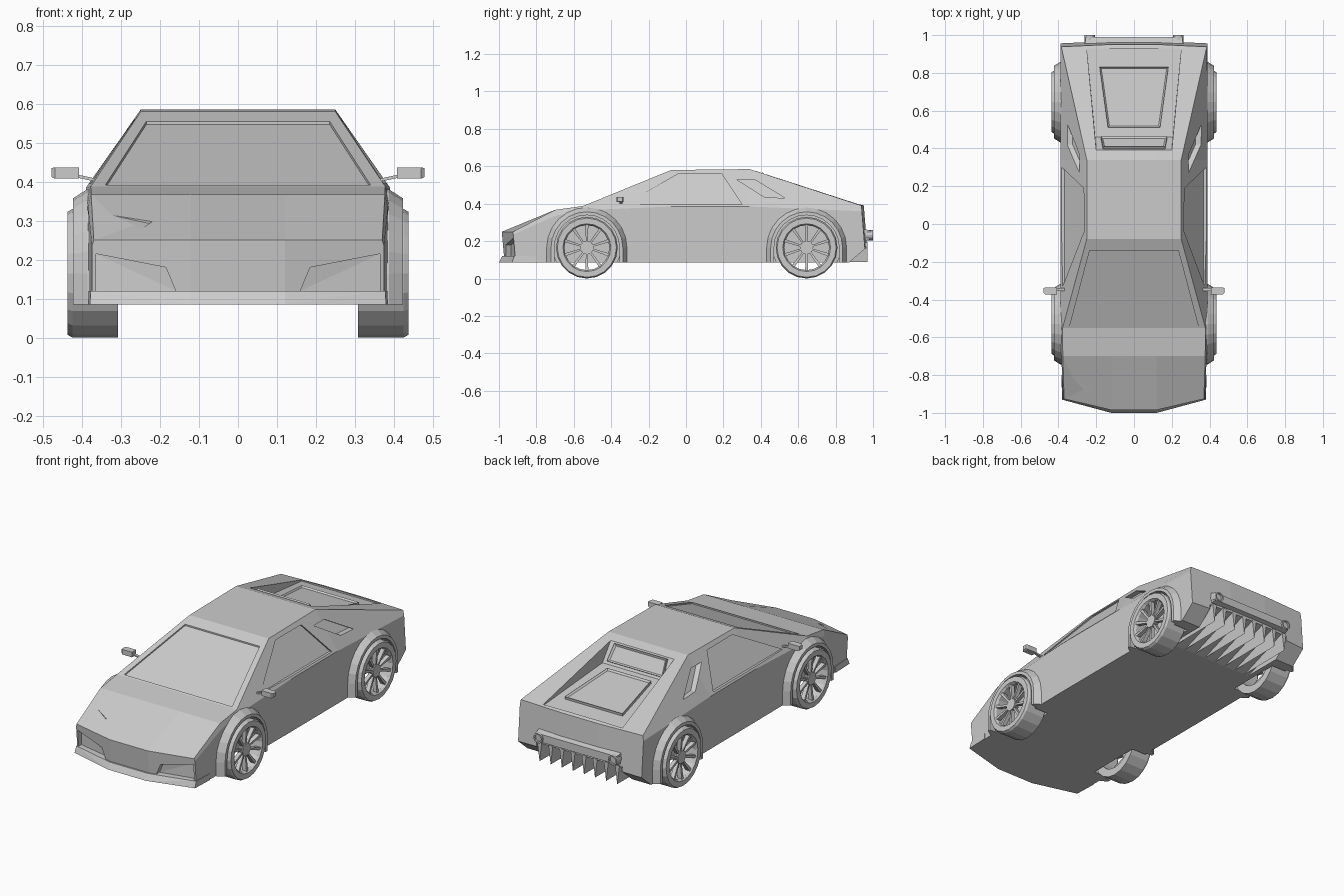
import bpy, bmesh
from math import cos, sin, pi

if "Cube" in bpy.data.objects:
    bpy.data.objects.remove(bpy.data.objects["Cube"])

B = 0.085                                   # underside height
AXLES = (-0.53, 0.645)
WR = 0.165                                  # wheel radius


def finish(name, bm):
    bmesh.ops.recalc_face_normals(bm, faces=bm.faces[:])
    me = bpy.data.meshes.new(name)
    bm.to_mesh(me)
    bm.free()
    ob = bpy.data.objects.new(name, me)
    bpy.context.collection.objects.link(ob)
    return ob


def loft(name, rings, closed=False, caps=None):
    bm = bmesh.new()
    v = [[bm.verts.new(p) for p in r] for r in rings]
    n, m = len(rings), len(rings[0])
    for i in range(n if closed else n - 1):
        a, b = v[i], v[(i + 1) % n]
        for j in range(m):
            bm.faces.new((a[j], a[(j + 1) % m], b[(j + 1) % m], b[j]))
    if not closed:
        for r in (v[0], v[-1]):
            for c in caps or [range(m)]:
                bm.faces.new([r[k] for k in c])
    return finish(name, bm)


def hulls(name, groups):
    bm = bmesh.new()
    for pts in groups:
        vs = [bm.verts.new(p) for p in pts]
        res = bmesh.ops.convex_hull(bm, input=vs)
        junk = set(res["geom_interior"] + res["geom_unused"])
        bmesh.ops.delete(bm, geom=[g for g in junk if isinstance(g, bmesh.types.BMVert)], context='VERTS')
    bmesh.ops.dissolve_limit(bm, angle_limit=0.01, verts=bm.verts[:], edges=bm.edges[:])
    return finish(name, bm)


def box(x0, x1, y0, y1, z0, z1):
    return [(x, y, z) for x in (x0, x1) for y in (y0, y1) for z in (z0, z1)]


def sym(pts):
    return [(s * x, y, z) for s in (-1, 1) for x, y, z in pts]


def framed_panel(name, corners, up, border):
    # slab with a raised border and sunken middle
    bm = bmesh.new()
    f = bm.faces.new([bm.verts.new(c) for c in corners])
    ext = bmesh.ops.extrude_face_region(bm, geom=[f])["geom"]
    vs = [g for g in ext if isinstance(g, bmesh.types.BMVert)]
    bmesh.ops.translate(bm, verts=vs, vec=up)
    top = [g for g in ext if isinstance(g, bmesh.types.BMFace)]
    bm.normal_update()
    bmesh.ops.inset_region(bm, faces=top, thickness=border)
    bmesh.ops.translate(bm, verts=top[0].verts[:], vec=[-0.6 * c for c in up])
    return finish(name, bm)


# --- body shell: y, nose sweep, shear, floor width, waist (x, z), top (x, z)
stations = [(-0.97, 0.06, -0.09, 0.375, 0.375, 0.235, 0.37, 0.25),
            (-0.70, 0, 0, 0.385, 0.385, 0.335, 0.377, 0.367),
            (-0.55, 0, 0, 0.388, 0.388, 0.365, 0.378, 0.388),
            (-0.08, 0, 0, 0.39, 0.39, 0.385, 0.25, 0.58),
            (0.34, 0, 0, 0.39, 0.39, 0.385, 0.25, 0.585),
            (0.975, -0.012, -0.08, 0.39, 0.39, 0.36, 0.385, 0.39)]
rings = []
for y, sweep, shear, wb, ww, zw, wt, zt in stations:
    half = [(0, B), (0.12, B), (wb, B), (ww, zw), (wt, zt), (0.12, zt), (0, zt)]
    half += [(-x, z) for x, z in half[5:0:-1]]
    rings.append([(x, y + sweep * max(0, (abs(x) - 0.12) / 0.255) + shear * (z - B), z) for x, z in half])
body = loft("body_shell", rings, caps=[(0, 1, 5, 6), (1, 2, 3, 4, 5), (0, 6, 7, 11), (7, 8, 9, 10, 11)])

# --- recesses cut into the body
cuts = []


def side_cut(poly, depth, s):
    xs = lambda z: 0.39 - (z - 0.385) * 0.7
    cuts.append([(s * (xs(z) + d), y, z) for y, z in poly for d in (-depth, 0.1)])


for s in (-1, 1):
    # side window and quarter vent
    side_cut([(-0.33, 0.395), (-0.04, 0.56), (0.19, 0.56), (0.30, 0.395)], 0.014, s)
    side_cut([(0.27, 0.53), (0.365, 0.53), (0.53, 0.43), (0.42, 0.435)], 0.03, s)
    # wheel wells
    for yc in AXLES:
        cuts.append([(s * x, yc + 0.18 * cos(a * pi / 12), WR + 0.18 * sin(a * pi / 12))
                     for a in range(24) for x in (0.3, 0.5)])
    # front intakes
    cuts.append([(s * x, y, z) for x, yi, z in ((0.185, -0.935, 0.18), (0.365, -0.89, 0.215),
                 (0.365, -0.89, 0.12), (0.16, -0.935, 0.12)) for y in (-1.1, yi)])
    # headlights
    cuts.append([(s * x, y, 0.25 + (y + 0.985) * 0.41 + d) for x, y in
                 ((0.22, -0.87), (0.35, -0.80), (0.355, -0.89), (0.26, -0.91)) for d in (-0.006, 0.1)])
# windscreen
cuts.append([(s * x, y, 0.388 + (y + 0.55) * 0.4085 + d) for s in (-1, 1)
             for x, y in ((0.34, -0.54), (0.235, -0.141)) for d in (-0.008, 0.1)])
# engine deck between the buttresses
cuts.append(sym([(0.2, 0.39, 0.572), (0.205, 0.46, 0.465), (0.25, 0.93, 0.388),
                 (0.2, 0.39, 0.7), (0.25, 0.93, 0.7)]))
# tail undercut, then central diffuser tunnel
cuts.append(sym([(0.5, 0.865, 0.08), (0.5, 1.0, 0.195), (0.5, 1.0, 0.08)]))
tunnel = [sym([(0.27, 0.62, 0.08), (0.27, 1.0, 0.2), (0.27, 1.0, 0.07), (0.27, 0.62, 0.07)])]
for name, groups in (("recess_cutter", cuts), ("tunnel_cutter", tunnel)):
    cutter = hulls(name, groups)
    cutter.hide_render = True
    cutter.hide_viewport = False
    cutter.display_type = 'WIRE'
    mod = body.modifiers.new(name, 'BOOLEAN')
    mod.operation = 'DIFFERENCE'
    mod.solver = 'EXACT'
    mod.object = cutter

# --- front lip
hulls("front_lip", [sym([(0.12, -1.0, B), (0.38, -0.93, B), (0.12, -0.982, 0.12), (0.378, -0.918, 0.12),
                         (0.385, -0.80, B), (0.383, -0.80, 0.12)])])

# --- engine cover and rear window frames
deck = lambda y: 0.466 - (y - 0.46) * 0.164
framed_panel("engine_cover", [(x, y, deck(y)) for x, y in
             ((-0.138, 0.51), (0.138, 0.51), (0.182, 0.83), (-0.182, 0.83))], (0, 0.002, 0.015), 0.012)
framed_panel("rear_window", [(-0.175, 0.452, 0.477), (0.175, 0.452, 0.477),
             (0.165, 0.398, 0.56), (-0.165, 0.398, 0.56)], (0, 0.012, 0.008), 0.014)

# --- tail: bumper bar, exhausts, diffuser fins
hulls("rear_bumper_bar", [sym([(0.26, 0.95, 0.2), (0.26, 0.95, 0.265), (0.255, 0.99, 0.21), (0.255, 0.99, 0.255)])])
for s in (-1, 1):
    prof = [(0.028, 0.95), (0.028, 1.0), (0.02, 1.0), (0.02, 0.97)]
    loft("exhaust_tip", [[(s * 0.235 + r * cos(a * pi / 6), y, 0.232 + r * sin(a * pi / 6)) for r, y in prof]
                         for a in range(12)], closed=True)
hulls("diffuser_fins", [[(x, 0.62, B), (x, 0.97, B + 0.003), (x - 0.014, 0.97, 0.195),
                         (x + 0.014, 0.97, 0.195), (x, 0.64, 0.092)]
                        for x in (-0.245 + 0.07 * i for i in range(8))])

# --- wheels, arches and mirrors
for s in (-1, 1):
    for yc in AXLES:
        tyre = [(WR, 0.308), (WR, 0.425), (0.158, 0.437), (0.128, 0.437), (0.12, 0.425), (0.12, 0.308)]
        loft("tyre", [[(s * x, yc + r * cos(a * pi / 10), WR + r * sin(a * pi / 10)) for r, x in tyre]
                      for a in range(20)], closed=True)
        parts = [[(s * x, yc + 0.036 * cos(a * pi / 5), WR + 0.036 * sin(a * pi / 5))
                  for a in range(10) for x in (0.395, 0.425)]]
        for k in range(10):
            a = k * pi / 5 + pi / 10
            parts.append([(s * x, yc + r * cos(a) - t * w * sin(a), WR + r * sin(a) + t * w * cos(a))
                          for r, w, xs in ((0.03, 0.005, (0.4, 0.42)), (0.123, 0.008, (0.405, 0.43)))
                          for x in xs for t in (-1, 1)])
        hulls("wheel_spokes", parts)
        # arch: half ring with straight legs down to the sill
        arch = [(0.215, 0.33), (0.215, 0.388), (0.192, 0.424), (0.174, 0.424), (0.174, 0.33)]
        path = [(0, WR - B)] + [(i * pi / 12, 0) for i in range(13)] + [(pi, WR - B)]
        loft("wheel_arch", [[(s * x, yc + r * cos(a), WR + r * sin(a) - d) for r, x in arch] for a, d in path])
    hulls("door_mirror", [
        [(s * x, y, z) for x, y, z in box(0.408, 0.47, -0.372, -0.335, 0.408, 0.437) + box(0.41, 0.478, -0.365, -0.34, 0.412, 0.435)],
        [(s * x, y, z + d) for x, z in ((0.355, 0.402), (0.42, 0.416)) for y in (-0.355, -0.34) for d in (-0.004, 0.004)]])
